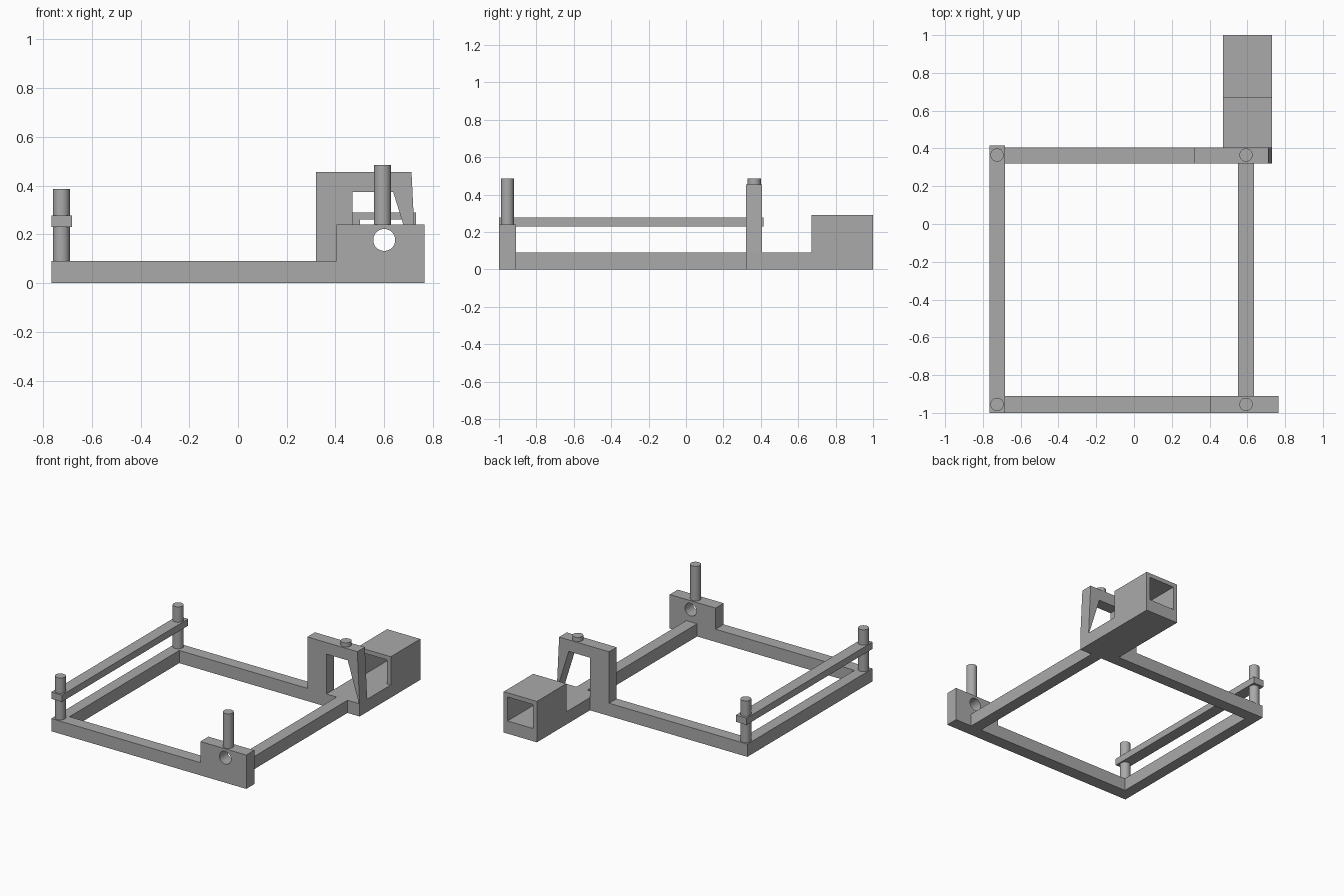
import bpy
import bmesh
from mathutils import Vector

if "Cube" in bpy.data.objects:
    bpy.data.objects.remove(bpy.data.objects["Cube"], do_unlink=True)

grey = bpy.data.materials.new("plain grey")
grey.use_nodes = True
grey.diffuse_color = (0.4, 0.4, 0.4, 1)
grey.node_tree.nodes["Principled BSDF"].inputs["Base Color"].default_value = (0.4, 0.4, 0.4, 1)


def finish(name, bm):
    """Turn a bmesh into a named grey object."""
    bmesh.ops.recalc_face_normals(bm, faces=bm.faces)
    mesh = bpy.data.meshes.new(name)
    bm.to_mesh(mesh)
    bm.free()
    mesh.materials.append(grey)
    obj = bpy.data.objects.new(name, mesh)
    bpy.context.scene.collection.objects.link(obj)
    return obj


def prism(name, outline, y0, y1):
    """Extrude an x-z outline from y0 to y1."""
    bm = bmesh.new()
    face = bm.faces.new([bm.verts.new((x, y0, z)) for x, z in outline])
    new = bmesh.ops.extrude_face_region(bm, geom=[face])["geom"]
    verts = [v for v in new if isinstance(v, bmesh.types.BMVert)]
    bmesh.ops.translate(bm, verts=verts, vec=(0, y1 - y0, 0))
    return finish(name, bm)


def box(name, x0, x1, y0, y1, z0, z1):
    return prism(name, [(x0, z0), (x1, z0), (x1, z1), (x0, z1)], y0, y1)


def rod(name, start, end, radius):
    """Round rod between two points, smooth on its side."""
    a, b = Vector(start), Vector(end)
    bm = bmesh.new()
    bmesh.ops.create_cone(bm, cap_ends=True, segments=40, radius1=radius,
                          radius2=radius, depth=(b - a).length)
    bm.transform((b - a).to_track_quat('Z', 'Y').to_matrix().to_4x4())
    bmesh.ops.translate(bm, verts=bm.verts, vec=(a + b) / 2)
    obj = finish(name, bm)
    for p in obj.data.polygons:
        p.use_smooth = len(p.vertices) == 4
    return obj


def cut(obj, cutter):
    """Subtract a cutter and remove it."""
    mod = obj.modifiers.new("cut", 'BOOLEAN')
    mod.operation = 'DIFFERENCE'
    mod.solver = 'EXACT'
    mod.object = cutter
    cutter.hide_render = True
    bpy.context.view_layer.update()
    graph = bpy.context.evaluated_depsgraph_get()
    obj.data = bpy.data.meshes.new_from_object(obj.evaluated_get(graph))
    obj.modifiers.clear()
    bpy.data.objects.remove(cutter, do_unlink=True)


BAR = 0.09     # height of the base bars
LEFT = -0.765  # outer edge of the base

# Front rail with its raised, drilled block
front_rail = prism("front_rail", [(LEFT, 0), (0.765, 0), (0.765, 0.24), (0.405, 0.24),
                                  (0.405, BAR), (LEFT, BAR)], -1, -0.91)
cut(front_rail, rod("hole_cutter", (0.6, -1.1, 0.177), (0.6, -0.8, 0.177), 0.045))

# Back rail rising into a frame with a tapered leg
back_rail = prism("back_rail", [(LEFT, 0), (0.73, 0), (0.73, BAR), (0.712, 0.455),
                                (0.32, 0.455), (0.32, BAR), (LEFT, BAR)], 0.32, 0.405)
cut(back_rail, prism("window_cutter", [(0.47, BAR), (0.725, BAR), (0.637, 0.373),
                                       (0.47, 0.373)], 0.2, 0.5))

# Side bars of the base
box("right_side_bar", LEFT, -0.685, -0.91, 0.32, 0, BAR)
box("left_side_bar", 0.55, 0.635, -0.91, 0.32, 0, BAR)

# Posts and the raised bar they carry
for end, y in (("front", -0.955), ("back", 0.365)):
    rod(end + "_right_post", (-0.725, y, BAR), (-0.725, y, 0.387), 0.035)
rod("front_left_post", (0.593, -0.955, 0.24), (0.593, -0.955, 0.485), 0.035)
rod("back_left_peg", (0.593, 0.365, 0.455), (0.593, 0.365, 0.485), 0.035)
box("raised_bar", LEFT, -0.682, -1, 0.415, 0.23, 0.278)

# Rear floor plate and hollow box
box("rear_floor", 0.47, 0.73, 0.405, 0.67, 0, BAR)
rear_box = box("rear_box", 0.47, 0.73, 0.67, 1, 0, 0.29)
cut(rear_box, box("tunnel_cutter", 0.5, 0.7, 0.6, 1.1, BAR, 0.26))
